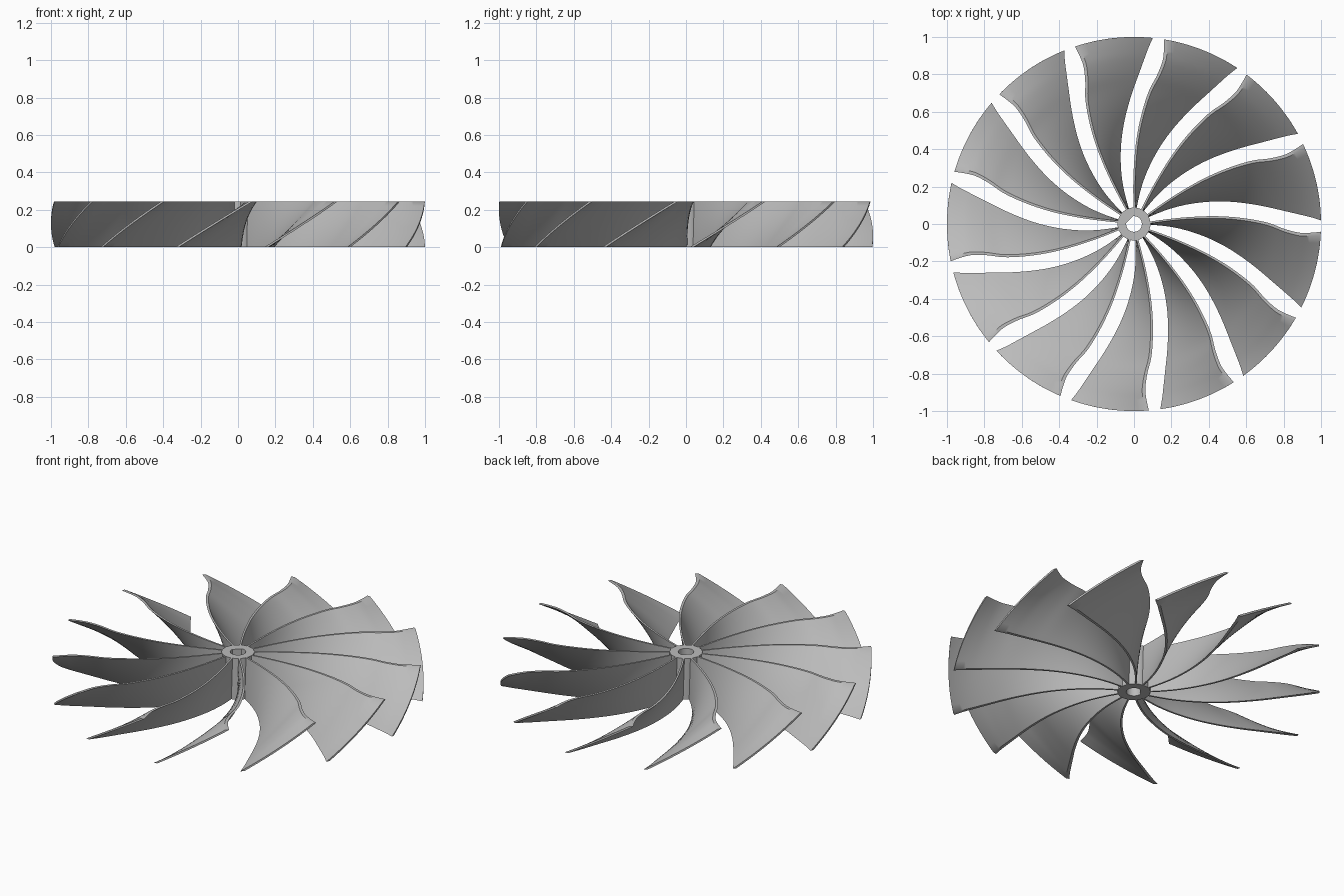
import bpy, bmesh, math
from mathutils import Vector

if "Cube" in bpy.data.objects:
    bpy.data.objects.remove(bpy.data.objects["Cube"], do_unlink=True)

HEIGHT = 0.245
BLADES = 13
THICK = 0.01

grey = bpy.data.materials.new("plain grey")
grey.use_nodes = True
colour = (0.5, 0.5, 0.5, 1)
grey.diffuse_color = colour
grey.node_tree.nodes["Principled BSDF"].inputs["Base Color"].default_value = colour


def finish(bm, name):
    """Turn a bmesh into a smooth-shaded grey object with sharp rims."""
    bmesh.ops.recalc_face_normals(bm, faces=bm.faces)
    mesh = bpy.data.meshes.new(name)
    bm.to_mesh(mesh)
    bm.free()
    mesh.materials.append(grey)
    obj = bpy.data.objects.new(name, mesh)
    bpy.context.collection.objects.link(obj)
    bpy.ops.object.select_all(action='DESELECT')
    obj.select_set(True)
    bpy.context.view_layer.objects.active = obj
    bpy.ops.object.shade_smooth_by_angle(angle=math.radians(35))
    return obj


def spline(points, steps):
    """Catmull-Rom samples through the points."""
    pts = [2 * points[0] - points[1]] + points + [2 * points[-1] - points[-2]]
    out = []
    for a, b, c, d in zip(pts, pts[1:], pts[2:], pts[3:]):
        for i in range(steps):
            t = i / steps
            out.append(0.5 * (2 * b + (c - a) * t + (2 * a - 5 * b + 4 * c - d) * t * t
                              + (3 * b - a - 3 * c + d) * t ** 3))
    return out + [points[-1]]


# Blade outline: radius, angle of the upper edge, angle of the lower edge
outline = [Vector(p) for p in (
    (0.08, 119.5, 108.5), (0.21, 118.8, 106), (0.38, 117, 100.8), (0.5, 115.3, 97),
    (0.62, 113.2, 93.2), (0.72, 111.2, 90.3), (0.8, 109, 88.2), (0.88, 107.8, 86.5),
    (0.94, 107.9, 85.4), (1, 108.4, 84.2))]


def make_blade():
    bm = bmesh.new()
    rows = 10
    sections = []
    for r, top, low in spline(outline, 4):
        top, low = math.radians(top), math.radians(low)
        slope = math.atan2(HEIGHT, r * (top - low))
        half = THICK / 2 / math.sin(slope) / r
        top, low = top - half, low + half
        # closed ring: up one side of the sheet, down the other
        ring = []
        for side, order in ((half, range(rows + 1)), (-half, range(rows, -1, -1))):
            for j in order:
                t = j / rows
                a = low + (top - low) * t + side
                ring.append(bm.verts.new((r * math.cos(a), r * math.sin(a), HEIGHT * t)))
        sections.append(ring)
    n = len(sections[0])
    for s, e in zip(sections, sections[1:]):
        for j in range(n):
            k = (j + 1) % n
            bm.faces.new((s[j], s[k], e[k], e[j]))
    # root and tip caps
    for ring in (sections[0], sections[-1]):
        for j in range(rows):
            bm.faces.new((ring[j], ring[j + 1], ring[n - 2 - j], ring[n - 1 - j]))
    return finish(bm, "blade_1")


def make_hub(outer=0.088, bore=0.042, flat=0.033, sides=48):
    """Ring hub with a flat-sided shaft hole."""
    bm = bmesh.new()
    axis = Vector((-0.7071, 0.7071, 0))
    loops = []
    for radius, z in ((outer, 0), (outer, HEIGHT), (bore, HEIGHT), (bore, 0)):
        loop = []
        for i in range(sides):
            a = math.tau * i / sides
            p = Vector((math.cos(a), math.sin(a), 0)) * radius
            if radius == bore:
                p -= axis * max(0, p.dot(axis) - flat)
            p.z = z
            loop.append(bm.verts.new(p))
        loops.append(loop)
    for a, b in zip(loops, loops[1:] + loops[:1]):
        for i in range(sides):
            j = (i + 1) % sides
            bm.faces.new((a[i], a[j], b[j], b[i]))
    return finish(bm, "hub")


make_hub()

# Ring of identical blades
first = make_blade()
for i in range(1, BLADES):
    blade = bpy.data.objects.new(f"blade_{i + 1}", first.data)
    blade.rotation_euler.z = math.tau * i / BLADES
    bpy.context.collection.objects.link(blade)
